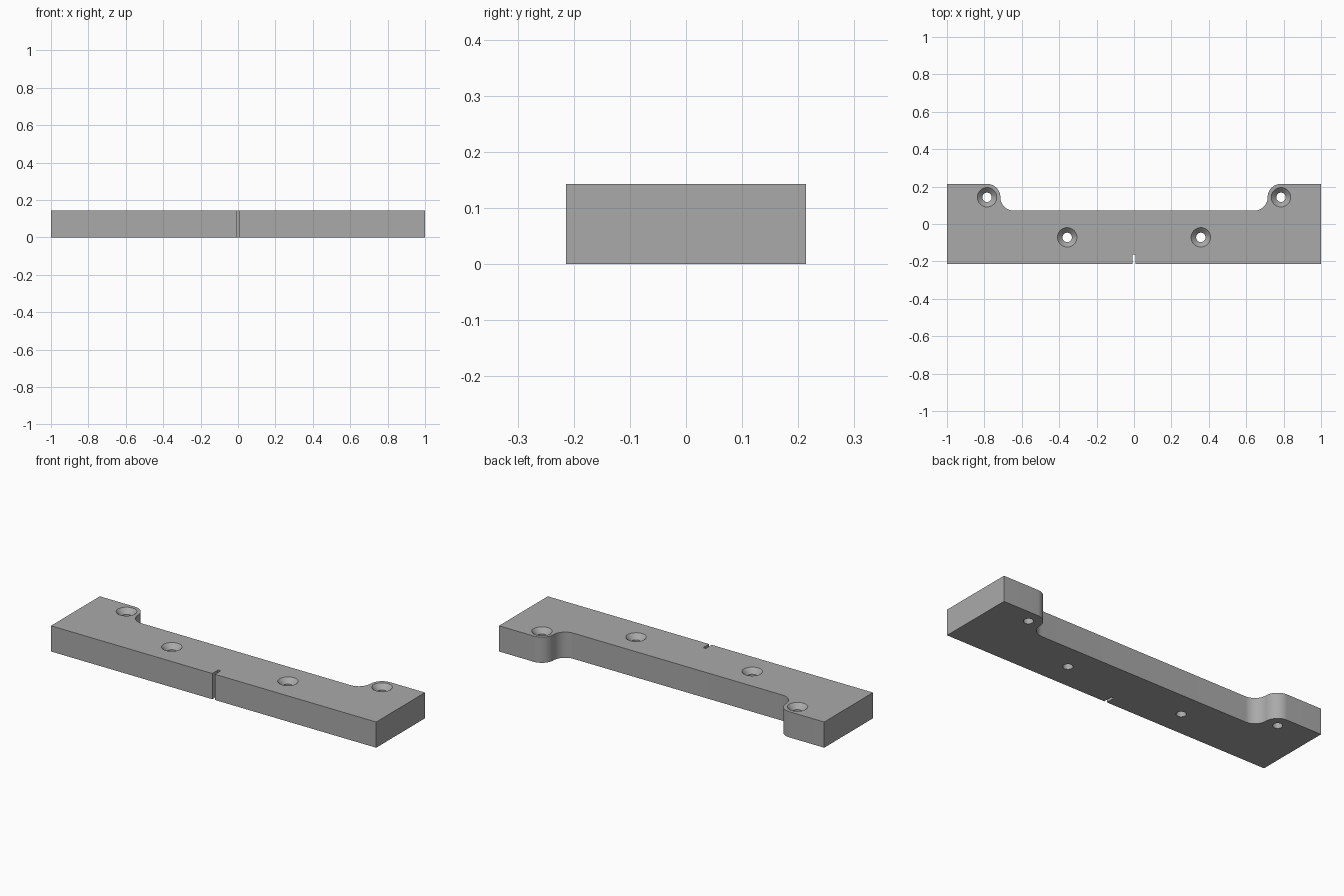
import bpy, bmesh
from math import sin, cos, pi, radians

if "Cube" in bpy.data.objects:
    bpy.data.objects.remove(bpy.data.objects["Cube"])

U = 1 / 14              # design unit: plate is 28 x 6 x 2 units
THICK = 2 * U
SLOT_HALF, SLOT_DEPTH = 0.008, 0.052
HOLE_R, SINK_R = 0.025, 0.052


def arc(cx, cy, r, start, end, steps=16):
    """Points along an arc, angles in degrees."""
    angles = [radians(start + (end - start) * i / steps) for i in range(steps + 1)]
    return [(cx + r * cos(a), cy + r * sin(a)) for a in angles]


def new_object(name, bm):
    bmesh.ops.recalc_face_normals(bm, faces=bm.faces)
    mesh = bpy.data.meshes.new(name)
    bm.to_mesh(mesh)
    bm.free()
    obj = bpy.data.objects.new(name, mesh)
    bpy.context.collection.objects.link(obj)
    return obj


# Plate outline: right half from the front slot round to the back, then mirrored
half = [(SLOT_HALF, -3 * U + SLOT_DEPTH), (SLOT_HALF, -3 * U), (1, -3 * U), (1, 3 * U)]
half += arc(11 * U, 2 * U, U, 90, 180)      # rounded ear
half += arc(9 * U, 2 * U, U, 0, -90)        # inner fillet
outline = half + [(-x, y) for x, y in reversed(half)]

bm = bmesh.new()
base = bm.faces.new([bm.verts.new((x, y, 0)) for x, y in outline])
top = bmesh.ops.extrude_face_region(bm, geom=[base])["geom"]
bmesh.ops.translate(bm, vec=(0, 0, THICK),
                    verts=[g for g in top if isinstance(g, bmesh.types.BMVert)])
plate = new_object("mounting_plate", bm)

# Countersunk screw hole cutters: stacked rings joined into one closed solid
sink_depth = SINK_R - HOLE_R
rings = [(HOLE_R, -0.05), (HOLE_R, THICK - sink_depth), (SINK_R, THICK), (SINK_R, THICK + 0.05)]
SIDES = 40
bm = bmesh.new()
for hx, hy in ((11 * U, 2 * U), (5 * U, -U)):
    for side in (-1, 1):
        loops = [[bm.verts.new((side * hx + r * cos(2 * pi * i / SIDES),
                                hy + r * sin(2 * pi * i / SIDES), z))
                  for i in range(SIDES)] for r, z in rings]
        for a, b in zip(loops, loops[1:]):
            for i in range(SIDES):
                j = (i + 1) % SIDES
                bm.faces.new((a[i], a[j], b[j], b[i]))
        bm.faces.new(loops[0][::-1])
        bm.faces.new(loops[-1])
cutter = new_object("screw_hole_cutter", bm)
cutter.hide_render = True

bpy.ops.object.select_all(action="DESELECT")
plate.select_set(True)
bpy.context.view_layer.objects.active = plate
cut = plate.modifiers.new("screw_holes", "BOOLEAN")
cut.operation = "DIFFERENCE"
cut.solver = "EXACT"
cut.object = cutter
bpy.ops.object.modifier_apply(modifier=cut.name)
bpy.data.objects.remove(cutter)

# Plain grey finish
grey = bpy.data.materials.new("plain_grey")
grey.use_nodes = True
colour = (0.4, 0.4, 0.4, 1)
grey.diffuse_color = colour
grey.node_tree.nodes["Principled BSDF"].inputs["Base Color"].default_value = colour
plate.data.materials.clear()
plate.data.materials.append(grey)

# Smooth the arcs and bores, keep the edges crisp
bpy.ops.object.shade_smooth_by_angle(angle=radians(30))
